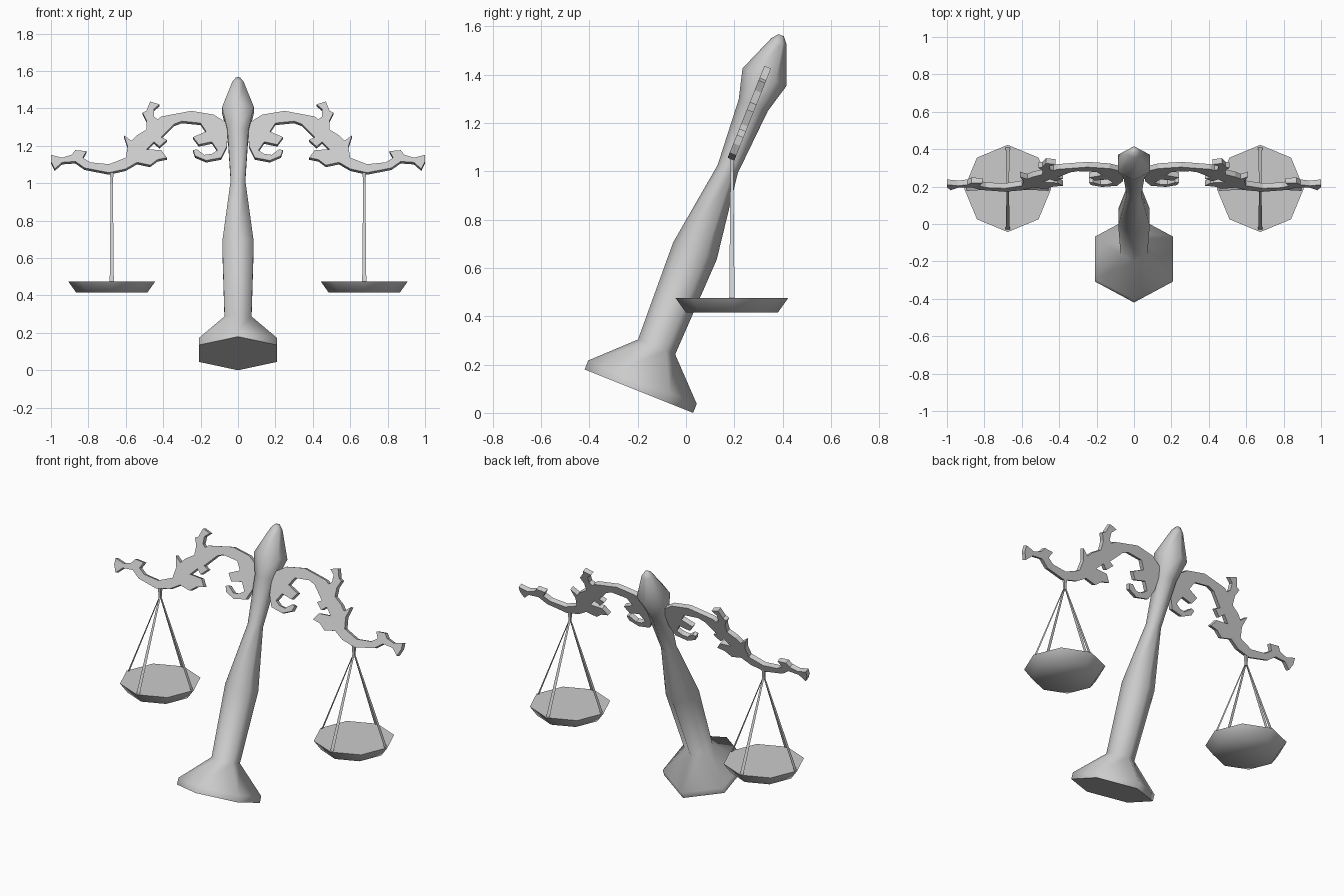
import bpy
import bmesh
import math
from mathutils import Matrix, Vector

default_cube = bpy.data.objects.get("Cube")
if default_cube:
    bpy.data.objects.remove(default_cube, do_unlink=True)

# One plain stone-grey colour for everything
grey = bpy.data.materials.new("light grey")
grey.use_nodes = True
colour = (0.6, 0.6, 0.6, 1)
grey.diffuse_color = colour
grey.node_tree.nodes["Principled BSDF"].inputs["Base Color"].default_value = colour

# The column and beam lean back together
TILT = math.radians(21.8)
LEAN = Matrix.Translation((0, -0.195, 0.09)) @ Matrix.Rotation(-TILT, 4, "X")


def finish(name, bm, matrix=None, smooth_angle=None, fix_normals=True):
    """Turn a bmesh into a finished, coloured object."""
    if matrix:
        bm.transform(matrix)
    if fix_normals:
        bmesh.ops.recalc_face_normals(bm, faces=bm.faces[:])
    mesh = bpy.data.meshes.new(name)
    bm.to_mesh(mesh)
    bm.free()
    mesh.materials.append(grey)
    obj = bpy.data.objects.new(name, mesh)
    bpy.context.collection.objects.link(obj)
    if smooth_angle:
        bpy.ops.object.select_all(action="DESELECT")
        obj.select_set(True)
        bpy.context.view_layer.objects.active = obj
        bpy.ops.object.shade_smooth_by_angle(angle=math.radians(smooth_angle))
    return obj


def turned(profile, sides, phase=0.0):
    """Closed solid from (radius, height) rings around the z axis."""
    bm = bmesh.new()
    rings = []
    for radius, height in profile:
        ring = []
        for i in range(sides):
            a = phase + math.tau * i / sides
            ring.append(bm.verts.new((radius * math.cos(a), radius * math.sin(a), height)))
        rings.append(ring)
    for low, high in zip(rings, rings[1:]):
        for i in range(sides):
            j = (i + 1) % sides
            bm.faces.new((low[i], low[j], high[j], high[i]))
    bm.faces.new(rings[0][::-1])
    bm.faces.new(rings[-1])
    return bm


# Hexagonal column with flared foot and pointed finial
column_profile = [(0.242, 0), (0.242, 0.04), (0.083, 0.197), (0.097, 0.625),
                  (0.045, 0.99), (0.065, 1.275), (0.098, 1.4), (0.034, 1.56), (0.012, 1.587)]
finish("column", turned(column_profile, 6, math.pi / 2), LEAN, 70)

# Scrolled leaf outline of one beam arm, as seen from the front (x, z)
arm_outline = [
    # upper edge and curled leaf
    (.05, 1.32), (.13, 1.37), (.25, 1.39), (.41, 1.36), (.43, 1.345), (.45, 1.36),
    (.45, 1.4), (.42, 1.425), (.47, 1.44), (.49, 1.39), (.51, 1.38), (.49, 1.34),
    (.49, 1.29), (.54, 1.26), (.57, 1.23), (.61, 1.26), (.59, 1.2), (.6, 1.14),
    # outer tip
    (.69, 1.105), (.79, 1.115), (.83, 1.14), (.81, 1.175), (.87, 1.18), (.89, 1.155),
    (.94, 1.14), (1, 1.155), (1, 1.12), (.98, 1.08), (.94, 1.115), (.87, 1.12),
    # lower edge and leaves
    (.82, 1.085), (.69, 1.06), (.6, 1.08), (.54, 1.115), (.47, 1.1), (.43, 1.13),
    (.38, 1.14), (.41, 1.18), (.49, 1.185), (.45, 1.225), (.42, 1.2), (.38, 1.235),
    (.41, 1.25), (.34, 1.32), (.3, 1.335), (.2, 1.325),
    # inner scroll
    (.17, 1.28), (.24, 1.25), (.21, 1.21), (.14, 1.225), (.11, 1.18), (.14, 1.16),
    (.18, 1.155), (.22, 1.185), (.24, 1.18), (.23, 1.15), (.17, 1.125), (.09, 1.14),
    (.06, 1.2),
]
FRONT, THICK = -0.018, 0.03


def beam_arm(name, side):
    bm = bmesh.new()
    verts = []
    for x, z in arm_outline:
        along = (z - 0.1) / math.cos(TILT)
        verts.append(bm.verts.new((side * x, FRONT, along)))
    face = bm.faces.new(verts)
    made = bmesh.ops.extrude_face_region(bm, geom=[face])["geom"]
    back = [v for v in made if isinstance(v, bmesh.types.BMVert)]
    bmesh.ops.translate(bm, verts=back, vec=(0, THICK, 0))
    finish(name, bm, LEAN)


PAN_Y, APEX, RIM = 0.19, 1.0, 0.475


def hanging_pan(label, side):
    place = Matrix.Translation((side * 0.675, PAN_Y, 0))
    # Shallow eight-sided pan
    finish(label + "_pan", turned([(0.19, 0.415), (0.233, RIM)], 8), place, 70)
    # Short hook under the beam
    hook = turned([(0.008, APEX - 0.01), (0.014, 1.07)], 4, math.pi / 4)
    finish(label + "_hook", hook, place)
    # Four flat straps from the hook to the rim
    bm = bmesh.new()
    for i in range(4):
        turn = Matrix.Rotation(math.pi / 2 * i, 3, "Z")
        corners = [(0.005, -0.006, APEX), (0.005, 0.006, APEX),
                   (0.22, 0.011, RIM), (0.22, -0.011, RIM)]
        bm.faces.new([bm.verts.new(turn @ Vector(c)) for c in corners])
    bmesh.ops.reverse_faces(bm, faces=bm.faces[:])
    finish(label + "_straps", bm, place, fix_normals=False)


for label, side in (("left", 1), ("right", -1)):
    beam_arm(label + "_beam_arm", side)
    hanging_pan(label, side)
